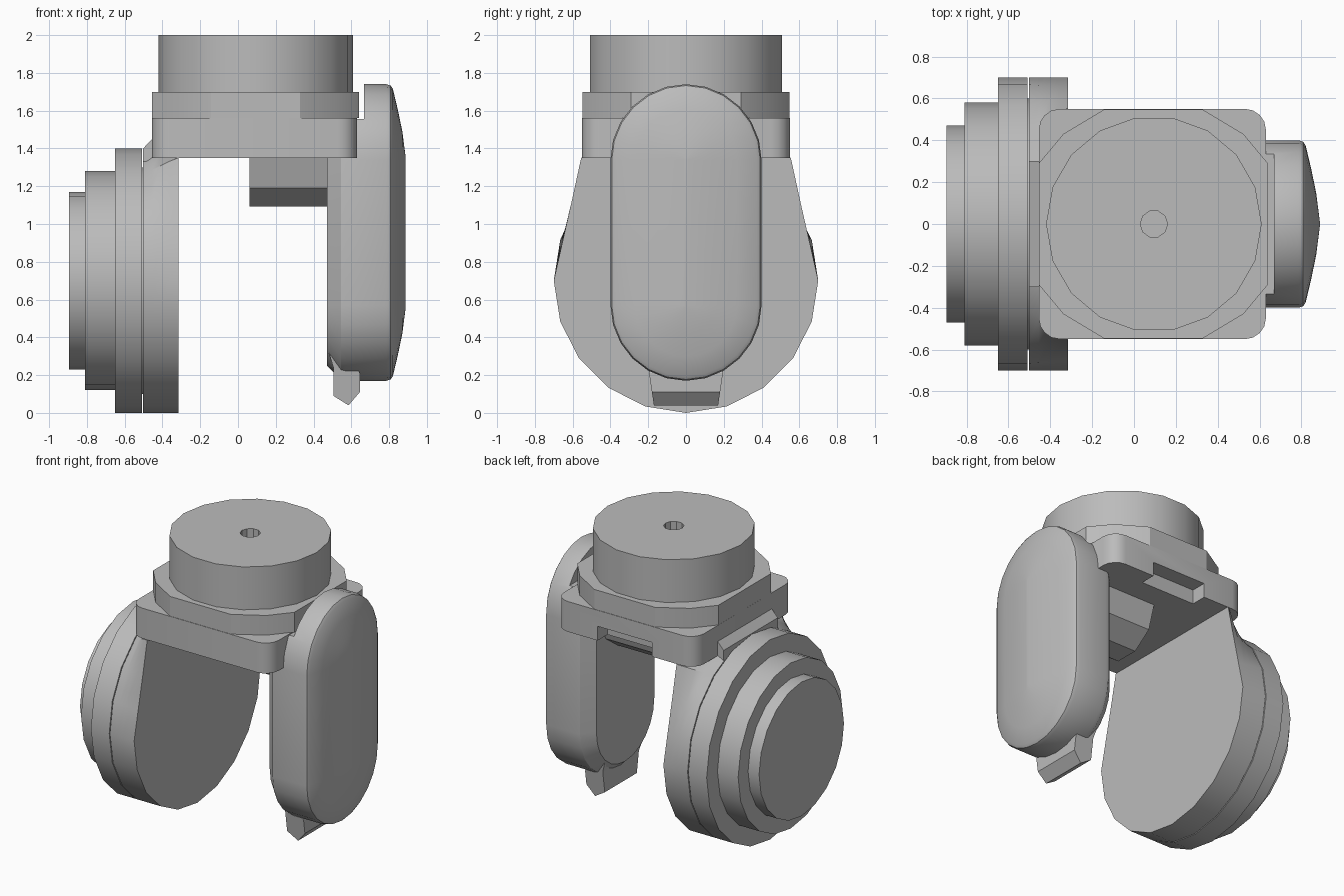
import bpy
import bmesh
from math import sin, cos, pi, radians

cube = bpy.data.objects.get("Cube")
if cube:
    bpy.data.objects.remove(cube, do_unlink=True)

grey = bpy.data.materials.new("plain grey")
grey.use_nodes = True
grey.diffuse_color = (0.5, 0.5, 0.5, 1)
grey.node_tree.nodes["Principled BSDF"].inputs["Base Color"].default_value = (0.5, 0.5, 0.5, 1)

CX = 0.095   # centre of the top mount
PIVOT = 0.7  # height of the disc axis


def loft(name, rings, smooth=True):
    """Skin a list of equal-length point rings and cap both ends."""
    bm = bmesh.new()
    rows = [[bm.verts.new(p) for p in ring] for ring in rings]
    n = len(rows[0])
    for a, b in zip(rows, rows[1:]):
        for i in range(n):
            j = (i + 1) % n
            bm.faces.new((a[i], a[j], b[j], b[i]))
    bm.faces.new(rows[0][::-1])
    bm.faces.new(rows[-1])
    bmesh.ops.recalc_face_normals(bm, faces=bm.faces)
    mesh = bpy.data.meshes.new(name)
    bm.to_mesh(mesh)
    bm.free()
    obj = bpy.data.objects.new(name, mesh)
    bpy.context.collection.objects.link(obj)
    mesh.materials.append(grey)
    if smooth:
        bpy.ops.object.select_all(action="DESELECT")
        obj.select_set(True)
        bpy.context.view_layer.objects.active = obj
        bpy.ops.object.shade_smooth_by_angle(angle=radians(30))
    return obj


def circle(n, r, phase=0.0):
    return [(r * cos(phase + 2 * pi * i / n), r * sin(phase + 2 * pi * i / n)) for i in range(n)]


def upright(name, outline, z0, z1):
    return loft(name, [[(x, y, z) for x, y in outline] for z in (z0, z1)])


def sideways(name, outline, x0, x1):
    return loft(name, [[(x, y, z) for y, z in outline] for x in (x0, x1)])


def disc(name, n, r, z, x0, x1, phase=-pi / 2):
    return sideways(name, [(y, z + h) for y, h in circle(n, r, phase)], x0, x1)


def box(name, x, y, z):
    outline = [(x[0], y[0]), (x[1], y[0]), (x[1], y[1]), (x[0], y[1])]
    return loft(name, [[(a, b, h) for a, b in outline] for h in z], smooth=False)


def cut(target, cutter):
    mod = target.modifiers.new("cut", "BOOLEAN")
    mod.operation = "DIFFERENCE"
    mod.solver = "EXACT"
    mod.object = cutter
    cutter.hide_render = True
    cutter.hide_set(True)
    cutter.display_type = "WIRE"


# Top mount with a centre hole
mount = upright("top_mount", [(CX + x, y) for x, y in circle(18, 0.515)], 1.69, 2.0)
hole = upright("mount_hole_cutter", [(CX + x, y) for x, y in circle(10, 0.065)], 1.85, 2.1)
cut(mount, hole)

# Collar: clipped round outline, mirrored from one quarter
quarter = [(0.547, 0.29), (0.43, 0.43), (0.235, 0.547)]
half = quarter + [(-x, y) for x, y in reversed(quarter)]
collar = half + [(-x, -y) for x, y in half]
upright("collar", [(0.0925 + x, y) for x, y in collar], 1.56, 1.70)

# Base plate with rounded corners and a notch at the back
plate_outline = []
for k, (sx, sy) in enumerate([(1, 1), (-1, 1), (-1, -1), (1, -1)]):
    for i in range(5):
        a = (k + i / 4) * pi / 2
        plate_outline.append((0.0875 + sx * 0.4425 + 0.1 * cos(a), sy * 0.45 + 0.1 * sin(a)))
plate = upright("base_plate", plate_outline, 1.35, 1.562)
cut(plate, box("notch_cutter", (-0.12, 0.3), (0.44, 0.7), (1.2, 1.45)))

# Round side arm: a teardrop on the inner face blending to a circle outside
round_end = [(y, PIVOT + h) for y, h in circle(20, 0.7, -pi / 2)]
right = [(0.655, 0.9), (0.605, 1.12), (0.555, 1.35), (0.3, 1.42)]
teardrop = round_end[:6] + right + [(0, 1.45)] + [(-y, z) for y, z in reversed(right)] + round_end[15:]
arm_rings = []
for x, t in [(-0.315, 1), (-0.36, 0.8), (-0.41, 0.5), (-0.455, 0.25), (-0.502, 0)]:
    arm_rings.append([(x, a[0] * t + b[0] * (1 - t), a[1] * t + b[1] * (1 - t))
                      for a, b in zip(teardrop, round_end)])
loft("side_arm", arm_rings)

# Sloping web from the plate edge down to the disc
web = [(-0.44, 1.46), (-0.455, 1.45), (-0.502, 1.4), (-0.502, 1.33), (-0.4, 1.33)]
loft("arm_web", [[(x, y, z) for x, z in web] for y in (-0.3, 0.3)], smooth=False)

# Stepped discs stacked outward
for name, r, x0, x1 in [("arm_hub", 0.6, -0.51, -0.5), ("large_disc", 0.7, -0.65, -0.508),
                        ("middle_disc", 0.58, -0.81, -0.645), ("small_disc", 0.47, -0.895, -0.805)]:
    disc(name, 20, r, PIVOT, x0, x1)


# Capsule pad: stadium rings that dome outward
def stadium(x, r, steps=12):
    ring = []
    for centre, start in ((1.34, 0), (0.57, pi)):
        for i in range(steps + 1):
            a = start + pi * i / steps
            ring.append((x, r * cos(a), centre + r * sin(a)))
    return ring


profile = [(0.47, 0.32), (0.545, 0.395), (0.57, 0.4), (0.785, 0.4), (0.808, 0.393),
           (0.82, 0.375), (0.845, 0.27), (0.87, 0.15), (0.888, 0.01)]
pad = loft("capsule_pad", [stadium(x, r) for x, r in profile])
cut(pad, box("pad_cutter", (0.3, 0.668), (-0.6, 0.6), (1.555, 2.0)))

# Round stub between the pad and the plate
disc("inner_stub", 10, 0.27, 1.35, 0.06, 0.48, -pi / 2 + pi / 10)
for obj in [bpy.data.objects["inner_stub"]]:
    for v in obj.data.vertices:
        v.co.z = min(v.co.z, 1.4)

# Tapered tab below the pad
tab = [(0.475, 0.34), (0.505, 0.24), (0.505, 0.09), (0.585, 0.04), (0.645, 0.11), (0.645, 0.21), (0.6, 0.3)]
loft("lower_tab", [[(x, s * (0.17 + 0.15 * max(z - 0.04, 0)), z) for x, z in tab] for s in (-1, 1)],
     smooth=False)
